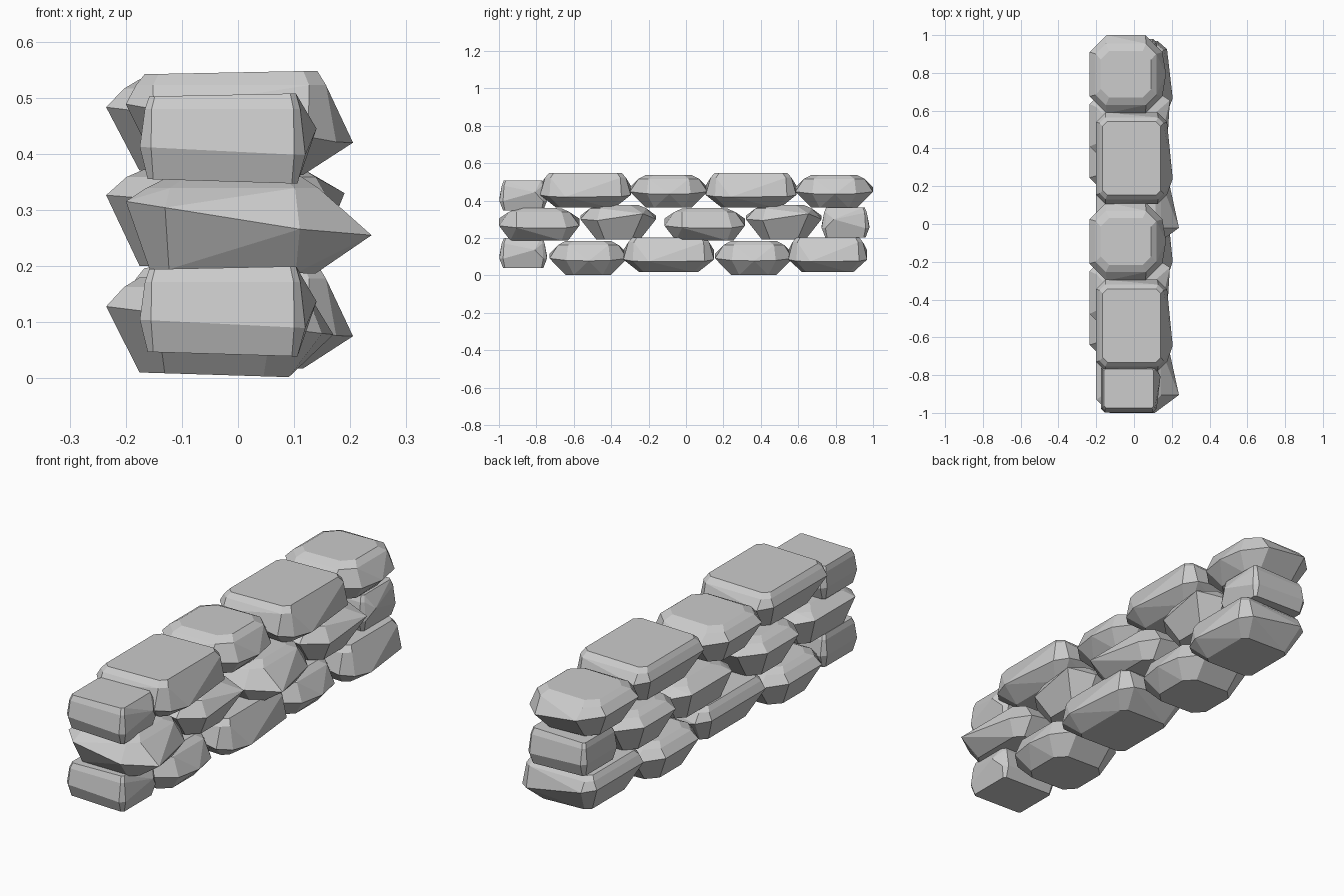
import bpy, bmesh

if "Cube" in bpy.data.objects:
    bpy.data.objects.remove(bpy.data.objects["Cube"])

# Stone kinds: belly extents x0, x1, y0, y1, belly height, full height,
# inset at the base, inset at the top, corner cut, tilt of the belly across
# the wall, then jutting points
KINDS = {
    "block": (-.175, .12, -.13, .125, .06, .16, .02, .02, .02, .05, (.14, .06, .1)),
    "round": (-.235, .15, -.21, .205, .1, .175, .085, .07, .09, .12, (.17, 0, .075)),
    "long": (-.2, .175, -.245, .24, .095, .185, .085, .04, .05, .18, (.205, -.11, .06)),
    "wedge": (-.2, .18, -.215, .215, .1, .172, .06, .08, .07, .16, (.238, -.12, .07)),
    "lean": (-.235, .175, -.205, .2, .12, .185, .085, .08, .09, .08, (.19, .13, .14)),
}


def ring(x0, x1, y0, y1, inset, cut, h, tilt=0):
    """Tilted rectangle with cut corners; insets act more along the wall."""
    x, y = (x0 + x1) / 2, (y0 + y1) / 2
    rx, ry = (x1 - x0) / 2 - inset * .7, (y1 - y0) / 2 - inset
    return [(x + sx * (rx - a), y + sy * (ry - b), h - tilt * sx * (rx - a))
            for sx in (-1, 1) for sy in (-1, 1) for a, b in ((cut, 0), (0, cut))]


def stone(name, kind, y, z, turn=1, sy=1, sz=1):
    x0, x1, y0, y1, belly, top, low_in, top_in, cut, tilt, *pts = KINDS[kind]
    box = (x0, x1, y0, y1)
    # base, belly, shoulder, top
    pts = (pts + ring(*box, low_in, cut / 2, .006, .03)
           + ring(*box, 0, cut, belly, tilt)
           + ring(*box, top_in * .65, cut * .6, belly + (top - belly) * .75)
           + ring(*box, top_in * 1.2, cut / 2, top, -.02))
    bm = bmesh.new()
    for px, py, pz in pts:
        bm.verts.new((px, turn * py * sy + y, pz * sz + z))
    bmesh.ops.convex_hull(bm, input=bm.verts)
    bmesh.ops.delete(bm, geom=[v for v in bm.verts if not v.link_faces], context='VERTS')
    # merge near-flat triangles into broad stone facets
    bmesh.ops.dissolve_limit(bm, angle_limit=.14, verts=bm.verts, edges=bm.edges)
    bmesh.ops.recalc_face_normals(bm, faces=bm.faces)
    me = bpy.data.meshes.new(name)
    bm.to_mesh(me)
    bm.free()
    bpy.context.collection.objects.link(bpy.data.objects.new(name, me))


# End blocks of the three courses
stone("bottom_end_stone", "block", -.868, .037)
stone("middle_end_stone", "block", .85, .2, turn=-1)
stone("top_end_stone", "block", -.868, .345)

# The stones in each course alternate between two kinds
for i in range(2):
    step = i * .885
    stone(f"bottom_round_stone_{i}", "round", step - .52, 0, sz=1.04)
    stone(f"bottom_long_stone_{i}", "long", step - .09 - i * .035, .015,
          sy=1 - i * .13)
    stone(f"middle_wedge_stone_{i}", "wedge", step - .785, .185)
    stone(f"middle_leaning_stone_{i}", "lean", step - .36, .19)
    stone(f"top_long_stone_{i}", "long", step - .535, .36)
    stone(f"top_round_stone_{i}", "round", step - .09, .36)
